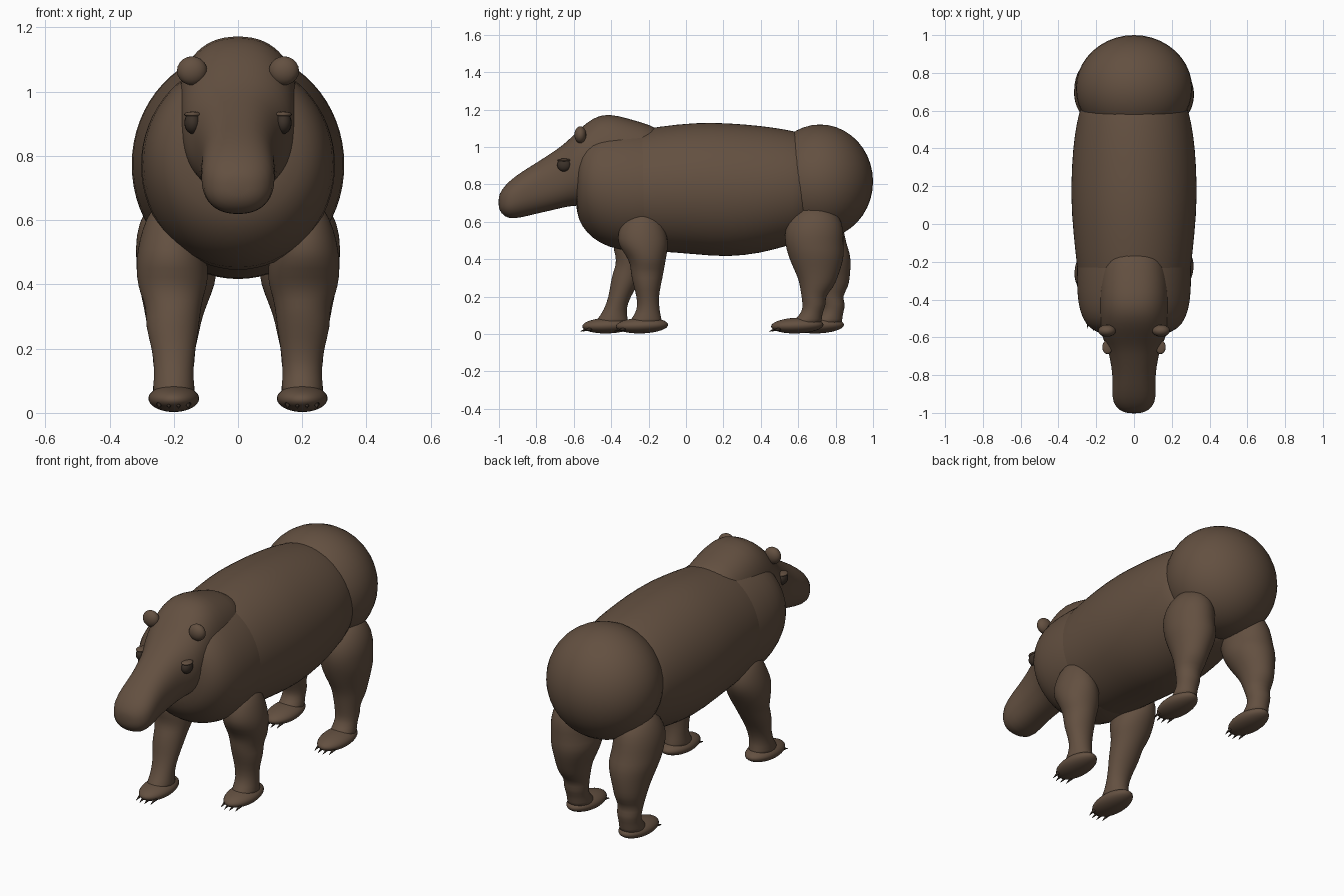
import bpy, bmesh, math
from mathutils import Vector, Matrix

if "Cube" in bpy.data.objects:
    bpy.data.objects.remove(bpy.data.objects["Cube"], do_unlink=True)


def make_material(name, rgb):
    mat = bpy.data.materials.new(name)
    mat.use_nodes = True
    mat.diffuse_color = (*rgb, 1)
    mat.node_tree.nodes["Principled BSDF"].inputs["Base Color"].default_value = (*rgb, 1)
    return mat


HIDE = make_material("brown hide", (0.125, 0.08, 0.052))
DARK = make_material("dark brown", (0.045, 0.031, 0.022))


def finish(name, bm, mat, levels=0):
    bmesh.ops.recalc_face_normals(bm, faces=bm.faces)
    mesh = bpy.data.meshes.new(name)
    bm.to_mesh(mesh)
    bm.free()
    mesh.materials.append(mat)
    mesh.shade_smooth()
    obj = bpy.data.objects.new(name, mesh)
    bpy.context.collection.objects.link(obj)
    if levels:
        mod = obj.modifiers.new("smooth", "SUBSURF")
        mod.levels = mod.render_levels = levels
    return obj


def loft(name, rings, power=1.0, sides=32):
    """Skin closed rings (centre, half-axis, half-axis); power below 1 is boxier."""
    bm = bmesh.new()
    loops = []
    for centre, u, v in rings:
        loop = []
        for i in range(sides):
            a = 2 * math.pi * i / sides
            c, s = (math.copysign(abs(t) ** power, t) for t in (math.cos(a), math.sin(a)))
            loop.append(bm.verts.new(Vector(centre) + Vector(u) * c + Vector(v) * s))
        loops.append(loop)
    for a, b in zip(loops, loops[1:]):
        for i in range(sides):
            j = (i + 1) % sides
            bm.faces.new((a[i], a[j], b[j], b[i]))
    bm.faces.new(loops[0])
    bm.faces.new(loops[-1])
    return finish(name, bm, HIDE, 1)


def trunk(name, stations, power=1.0):
    """Stations along the spine: y, top, bottom, half width."""
    loft(name, [((0, y, (t + b) / 2), (w, 0, 0), (0, 0, (t - b) / 2)) for y, t, b, w in stations], power)


def ball(name, centre, radii, mat=HIDE, tilt=0, segments=32):
    bm = bmesh.new()
    bmesh.ops.create_uvsphere(bm, u_segments=segments, v_segments=segments // 2, radius=1)
    bm.transform(Matrix.Translation(centre) @ Matrix.Rotation(tilt, 4, "X") @ Matrix.Diagonal((*radii, 1)))
    return finish(name, bm, mat)


def claw(name, x, y, z):
    bm = bmesh.new()
    bmesh.ops.create_cone(bm, cap_ends=True, segments=8, radius1=0.010, radius2=0.001, depth=0.05)
    bm.transform(Matrix.Translation((x, y, z)) @ Matrix.Rotation(math.radians(108), 4, "X"))
    finish(name, bm, DARK)


# Barrel, chest, humped neck with head, and rump
trunk("barrel", [(-.45, 1.03, .50, .25), (-.3, 1.085, .45, .295), (-.15, 1.11, .44, .312),
                 (.05, 1.133, .425, .332), (.22, 1.13, .408, .335), (.4, 1.115, .43, .325),
                 (.52, 1.097, .465, .308), (.62, 1.077, .49, .285), (.69, 1.04, .54, .25)])
trunk("chest", [(-.08, 1.06, .50, .27), (-.14, 1.09, .45, .30), (-.3, 1.10, .437, .306),
                (-.42, 1.10, .463, .298), (-.5, 1.08, .51, .275), (-.555, 1.03, .57, .235),
                (-.592, .95, .65, .16)])
trunk("neck_and_head", [(-.12, 1.08, .8, .13), (-.18, 1.115, .78, .165), (-.3, 1.15, .74, .185),
                        (-.42, 1.183, .71, .19), (-.5, 1.155, .69, .185), (-.56, 1.105, .685, .178),
                        (-.605, 1.06, .685, .166), (-.66, 1.008, .675, .14), (-.72, .968, .66, .126),
                        (-.8, .915, .643, .113), (-.88, .867, .622, .116), (-.95, .815, .613, .113),
                        (-.99, .765, .645, .075), (-1.003, .73, .68, .03)], .87)
ball("rump", (0, .717, .815), (.308, .283, .305), segments=40)

# Leg stations: z, x, y, half width, half depth
FORE = [(.66, .20, -.23, .05, .06), (.61, .205, -.235, .08, .105), (.54, .207, -.235, .1, .13),
        (.48, .207, -.23, .11, .137), (.42, .203, -.212, .113, .108), (.37, .205, -.205, .1, .092),
        (.33, .2, -.208, .085, .088), (.27, .205, -.208, .084, .076), (.2, .2, -.205, .067, .058),
        (.13, .2, -.2, .06, .058), (.08, .2, -.212, .064, .08), (.045, .2, -.22, .07, .1)]
HIND = [(.69, .18, .69, .06, .07), (.63, .19, .69, .105, .135), (.55, .195, .685, .125, .16),
        (.48, .195, .685, .122, .155), (.43, .19, .695, .127, .152), (.37, .192, .70, .11, .135),
        (.3, .2, .705, .088, .105), (.25, .2, .70, .08, .09), (.2, .2, .68, .066, .062),
        (.16, .2, .687, .066, .064), (.12, .2, .677, .058, .055), (.08, .2, .655, .062, .07),
        (.045, .2, .635, .07, .09)]


def leg(name, side, stations, stride, foot_y):
    """A leg whose lower end swings by stride, with a clawed foot."""
    rings = []
    for z, x, y, rx, ry in stations:
        y += stride * min(1, max(0, (.55 - z) / .42))
        rings.append(((side * x, y, z), (rx, 0, 0), (0, ry, 0)))
    loft(name + "_leg", rings)
    x, y = side * .2, foot_y + stride
    ball(name + "_foot", (x, y, .045), (.079, .14, .042), tilt=math.radians(2))
    for i in range(4):
        off = (i - 1.5) * .03
        claw(f"{name}_claw_{i + 1}", x + off, y - .128 + 7 * off * off, .022)


leg("front_left", 1, FORE, 0, -.235)
leg("front_right", -1, FORE, -.18, -.235)
leg("rear_left", 1, HIND, 0, .595)
leg("rear_right", -1, HIND, .11, .595)

# Ears, eyes and brow lids
for side, word in ((1, "left"), (-1, "right")):
    ball(f"{word}_ear", (side * .143, -.565, 1.065), (.047, .032, .045), segments=20)
    ball(f"{word}_eye", (side * .141, -.652, .903), (.026, .037, .035), DARK, segments=20)
    ball(f"{word}_eyelid", (side * .141, -.652, .929), (.027, .036, .009), segments=20)
